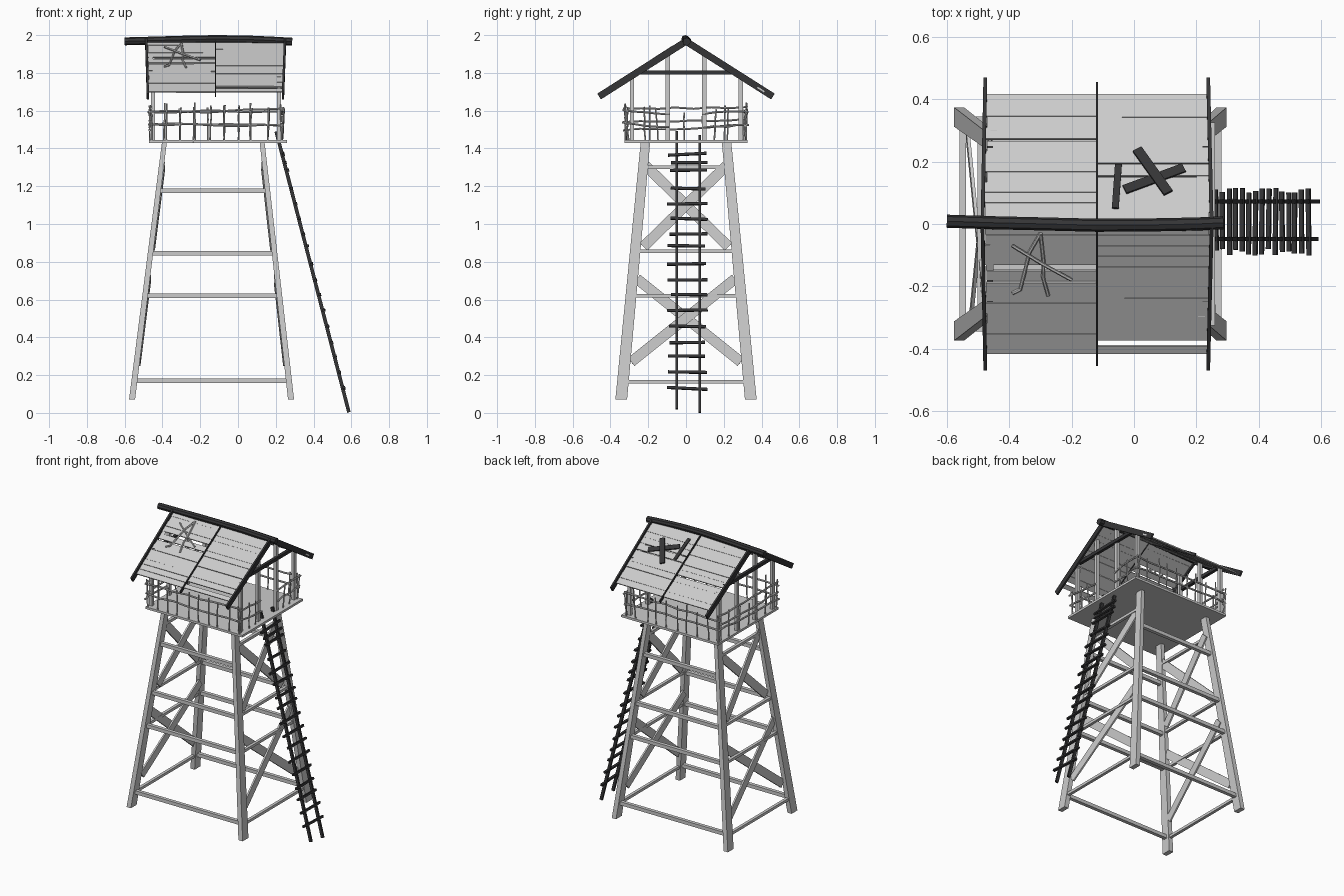
import bpy, bmesh, math, random
from mathutils import Vector, Matrix

if "Cube" in bpy.data.objects:
    bpy.data.objects.remove(bpy.data.objects["Cube"])

random.seed(4)
dark = bpy.data.materials.new("dark_wood")
dark.diffuse_color = (0.035, 0.035, 0.037, 1)
dark.use_nodes = True
dark.node_tree.nodes["Principled BSDF"].inputs["Base Color"].default_value = dark.diffuse_color


def mesh_object(name, bm, mat=None):
    bmesh.ops.recalc_face_normals(bm, faces=bm.faces)
    me = bpy.data.meshes.new(name)
    bm.to_mesh(me)
    bm.free()
    ob = bpy.data.objects.new(name, me)
    bpy.context.collection.objects.link(ob)
    if mat:
        me.materials.append(mat)
    return ob


def bar(bm, p, q, w, t, normal):
    """Box from p to q, t thick along normal, w wide across it."""
    p, q = Vector(p), Vector(q)
    d = (q - p).normalized()
    side = d.cross(Vector(normal)).normalized()
    n = side.cross(d)
    m = Matrix((d * (q - p).length, side * w, n * t)).transposed().to_4x4()
    m.translation = (p + q) / 2
    bmesh.ops.create_cube(bm, size=1, matrix=m)


def sticks(name, paths, radius, mat=None, res=1):
    """Round rods along point paths."""
    cu = bpy.data.curves.new(name, 'CURVE')
    cu.dimensions = '3D'
    cu.bevel_depth = radius
    cu.bevel_resolution = res
    cu.use_fill_caps = True
    for path in paths:
        s = cu.splines.new('POLY')
        s.points.add(len(path) - 1)
        for pt, co in zip(s.points, path):
            pt.co = (*co, 1)
        s.use_smooth = False
    ob = bpy.data.objects.new(name, cu)
    bpy.context.collection.objects.link(ob)
    if mat:
        cu.materials.append(mat)
    return ob


def jit(a):
    return random.uniform(-a, a)


def wobble(a, b, n, amt):
    a, b = Vector(a), Vector(b)
    return [a.lerp(b, i / n) + Vector((jit(amt), jit(amt), jit(amt))) for i in range(n + 1)]


def leg_at(end, z):
    """Leg centre (x, |y|) at height z; end is -1 left or 1 right."""
    k = (z - 0.07) / 1.36
    x0, x1 = (-0.561, -0.390) if end < 0 else (0.281, 0.128)
    return x0 + (x1 - x0) * k, 0.343 - 0.128 * k


# Tapered splayed legs
bm = bmesh.new()
for end in (-1, 1):
    for s in (-1, 1):
        rings = []
        for z, hx, hy in ((0.07, 0.016, 0.031), (1.43, 0.013, 0.025)):
            x, y = leg_at(end, z)
            rings.append([bm.verts.new((x + i * hx, s * y + j * hy, z))
                          for i, j in ((-1, -1), (1, -1), (1, 1), (-1, 1))])
        a, b = rings
        bm.faces.new(a)
        bm.faces.new(b)
        for i in range(4):
            bm.faces.new((a[i], a[i - 1], b[i - 1], b[i]))
mesh_object("tower_legs", bm)

# Horizontal beams between legs
bm = bmesh.new()
for z in (0.17, 0.62, 0.845, 1.175):
    for s in (-1, 1):
        (xa, y), (xb, _) = leg_at(-1, z), leg_at(1, z)
        bar(bm, (xa, s * y, z), (xb, s * y, z), 0.024, 0.024, (0, 0, 1))
for z in (0.165, 0.62, 0.855, 1.30):
    for end in (-1, 1):
        x, y = leg_at(end, z)
        bar(bm, (x, -y, z), (x, y, z), 0.02, 0.018, (0, 0, 1))
mesh_object("cross_beams", bm)

# X braces on the two ends
bm = bmesh.new()
for end in (-1, 1):
    for y0, z0, y1, z1 in ((0.29, 0.27, 0.26, 0.71), (0.225, 0.88, 0.215, 1.31)):
        for s in (-1, 1):
            off = -end * 0.008 + s * 0.006
            bar(bm, (leg_at(end, z0)[0] + off, -s * y0, z0),
                (leg_at(end, z1)[0] + off, s * y1, z1), 0.055, 0.011, (1, 0, 0))
mesh_object("end_braces", bm)

# Platform of planks
bm = bmesh.new()
bar(bm, (-0.47, 0, 1.436), (0.26, 0, 1.436), 0.65, 0.015, (0, 0, 1))
mesh_object("platform", bm)


def roof_z(y):
    return 1.965 - 0.64 * abs(y)


# Roof posts and tie beams
bm = bmesh.new()
for x in (-0.45, 0.217):
    for y in (-0.285, -0.097, 0.097, 0.29):
        bar(bm, (x, y, 1.43), (x, y, roof_z(y) - 0.003), 0.022, 0.022, (1, 0, 0))
mesh_object("roof_posts", bm)
bm = bmesh.new()
for x in (-0.462, 0.229):
    bar(bm, (x, -0.25, 1.802), (x, 0.25, 1.802), 0.022, 0.02, (1, 0, 0))
mesh_object("tie_beams", bm, dark)

# Roof planks: (slope side, half) -> gaps given as ranges of |y|
gaps = {(-1, 0): ((0.13, 0.148), (0.18, 0.187)), (-1, 1): ((0.372, 0.39),),
        (1, 0): ((0.265, 0.272),), (1, 1): ((0.147, 0.153), (0.19, 0.193))}
bm = bmesh.new()
for (s, half), holes in gaps.items():
    edges = [0.0]
    for a, b in holes:
        edges += [a, b]
    edges.append(0.415)
    for a, b in zip(edges[::2], edges[1::2]):
        n = max(1, round((b - a) / 0.035))
        for i in range(n):
            y0, y1 = a + (b - a) * i / n, a + (b - a) * (i + 1) / n
            yc, w = s * (y0 + y1) / 2, (y1 - y0) * 1.187 - 0.0008
            z = roof_z(yc) + jit(0.0015)
            x0, x1 = ((-0.475 + jit(0.004), -0.119), (-0.119, 0.243 + jit(0.004)))[half]
            bar(bm, (x0, yc, z), (x1, yc, z + jit(0.001)), w, 0.008, (0, s * 0.64, 1))
# broken board ends bridging the open gaps
bar(bm, (-0.475, -0.139, roof_z(0.139)), (-0.45, -0.139, roof_z(0.139)), 0.02, 0.006, (0, -0.64, 1))
bar(bm, (0.20, 0.15, roof_z(0.15)), (0.24, 0.15, roof_z(0.15)), 0.009, 0.006, (0, 0.64, 1))
mesh_object("roof_planks", bm)

# Bowed gable rafters and thin middle battens
bm = bmesh.new()
for s in (-1, 1):
    for xi, xo in ((-0.486, -0.477), (0.249, 0.238)):
        bar(bm, (xi, 0, 1.967), (xo, s * 0.46, 1.675), 0.012, 0.036, (0, s * 0.64, 1))
    bar(bm, (-0.119, 0, 1.969), (-0.119, s * 0.45, 1.680), 0.007, 0.02, (0, s * 0.64, 1))
mesh_object("rafters", bm, dark)

# Sagging ridge log
ridge = sticks("ridge_log", [[(-0.6, 0.009, 1.967), (-0.45, 0.004, 1.971), (-0.28, 0, 1.976),
                              (-0.12, -0.004, 1.979), (0.05, -0.003, 1.977),
                              (0.2, 0, 1.970), (0.286, 0.004, 1.965)]], 0.021, dark, 2)


def on_roof(x, y, lift=0.011):
    return Vector((x, y, roof_z(y) + lift))


# Repair twigs on the front slope
sticks("repair_twigs", [
    [on_roof(-0.39, -0.07, 0.018), on_roof(-0.30, -0.125, 0.018), on_roof(-0.20, -0.18, 0.018)],
    [on_roof(-0.30, -0.03), on_roof(-0.335, -0.09), on_roof(-0.352, -0.16),
     on_roof(-0.365, -0.21), on_roof(-0.39, -0.222)],
    [on_roof(-0.30, -0.03), on_roof(-0.29, -0.12), on_roof(-0.292, -0.17), on_roof(-0.275, -0.23)]], 0.006)

# Repair boards on the back slope
bm = bmesh.new()
for x0, y0, x1, y1, w, h in ((-0.03, 0.11, 0.16, 0.18, 0.032, 0.009),
                             (0.01, 0.24, 0.11, 0.10, 0.032, 0.018),
                             (-0.05, 0.19, -0.06, 0.05, 0.022, 0.009)):
    bar(bm, on_roof(x0, y0, h), on_roof(x1, y1, h), w, 0.009, (0, 0.64, 1))
mesh_object("repair_boards", bm, dark)

# Crooked railing: rails and upright sticks, open where the ladder arrives
rails, uprights = [], []
for s in (-1, 1):
    for z in (1.525, 1.60):
        rails.append(wobble((-0.475, s * 0.312, z + jit(0.01)), (0.245, s * 0.312, z + jit(0.01)), 7, 0.005))
        rails.append(wobble((0.235, s * 0.335, z + jit(0.012)), (0.235, s * 0.09, z - 0.015), 4, 0.005))
    for i in range(10):
        x = -0.465 + 0.077 * i + jit(0.01)
        uprights.append(wobble((x, s * 0.318, 1.43), (x + jit(0.006), s * 0.322, 1.625 + jit(0.02)), 3, 0.003))
    for y in (0.15, 0.215, 0.305):
        uprights.append(wobble((0.235, s * y, 1.44), (0.242, s * (y + 0.01), 1.61 + jit(0.02)), 3, 0.003))
for z in (1.51, 1.555, 1.60):
    rails.append(wobble((-0.463, -0.335, z + jit(0.015)), (-0.463, 0.32, z + jit(0.015)), 7, 0.006))
for i in range(7):
    y = -0.3 + 0.1 * i + jit(0.012)
    uprights.append(wobble((-0.463, y, 1.44), (-0.468, y, 1.61 + jit(0.02)), 3, 0.003))
sticks("railing_rails", rails, 0.006)
sticks("railing_uprights", uprights, 0.0045)


# Leaning ladder
def ladder_x(z):
    return 0.588 - 0.259 * z


bm = bmesh.new()
for y, z0, z1 in ((-0.048, 0.02, 1.49), (0.072, 0.003, 1.47)):
    bar(bm, (ladder_x(z0), y, z0), (ladder_x(z1), y, z1), 0.013, 0.019, (1, 0, 0.26))
mesh_object("ladder_stiles", bm, dark)
bm = bmesh.new()
for z in (1.37, 1.32, 1.285, 1.19, 1.105, 1.03, 0.95, 0.88, 0.79,
          0.705, 0.625, 0.54, 0.455, 0.375, 0.30, 0.22, 0.13):
    x = ladder_x(z) + 0.006
    bar(bm, (x + jit(0.003), -0.09 + jit(0.012), z + jit(0.006)),
        (x + jit(0.003), 0.107 + jit(0.01), z + jit(0.006)), 0.014, 0.014, (1, 0, 0.26))
mesh_object("ladder_rungs", bm, dark)
